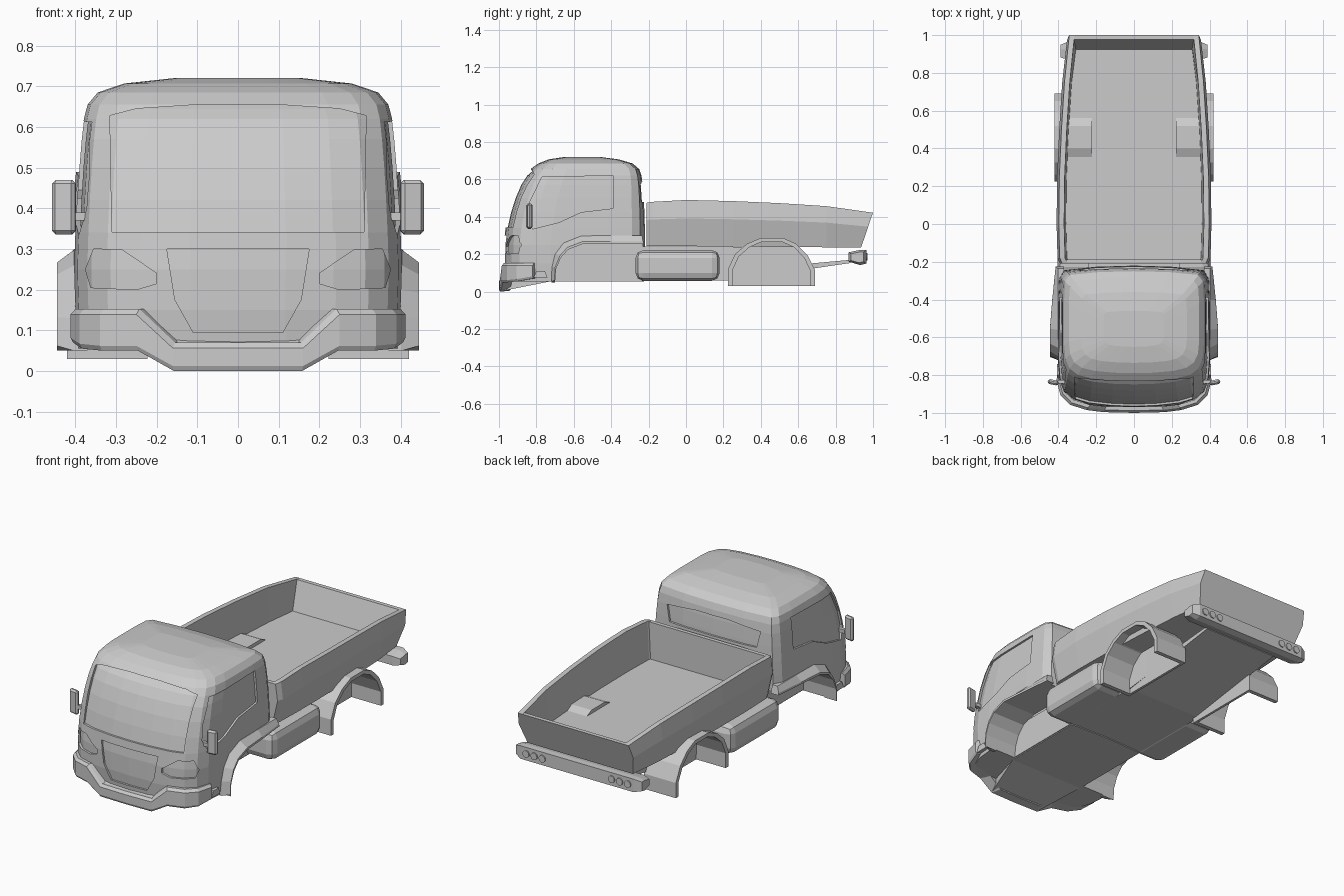
import bpy, bmesh, math
from mathutils import Vector

if "Cube" in bpy.data.objects:
    bpy.data.objects.remove(bpy.data.objects["Cube"])


def loft(name, rings, closed=False):
    """Skin a list of equal-length rings; cap both ends unless the loop is closed."""
    bm = bmesh.new()
    vs = [[bm.verts.new(p) for p in r] for r in rings]
    n, m = len(rings[0]), len(rings)
    for i in range(m if closed else m - 1):
        a, b = vs[i], vs[(i + 1) % m]
        for j in range(n):
            k = (j + 1) % n
            bm.faces.new((a[j], a[k], b[k], b[j]))
    if not closed:
        bm.faces.new(vs[0])
        bm.faces.new(vs[-1])
    bmesh.ops.recalc_face_normals(bm, faces=bm.faces)
    me = bpy.data.meshes.new(name)
    bm.to_mesh(me)
    bm.free()
    ob = bpy.data.objects.new(name, me)
    bpy.context.collection.objects.link(ob)
    return ob


def prism(name, pts, axis, a, b):
    """Extrude a 2D outline along x (pts are y,z) or y (pts are x,z)."""
    put = (lambda p, t: (t, p[0], p[1])) if axis == 'x' else (lambda p, t: (p[0], t, p[1]))
    return loft(name, [[put(p, t) for p in pts] for t in (a, b)])


def both(pts):
    """Mirror a half outline (x, ...) across x = 0, skipping shared centre points."""
    return list(pts) + [(-p[0], *p[1:]) for p in reversed(pts) if abs(p[0]) > 1e-6]


def apply_mod(ob, kind, **kw):
    m = ob.modifiers.new(kind.lower(), kind)
    for k, v in kw.items():
        setattr(m, k, v)
    bpy.context.view_layer.objects.active = ob
    bpy.ops.object.modifier_apply(modifier=m.name)


def cut(ob, cutters):
    for c in cutters:
        apply_mod(ob, 'BOOLEAN', object=c, operation='DIFFERENCE', solver='EXACT')


def box(name, lo, hi, bevel=0, seg=1):
    ob = prism(name, [(lo[1], lo[2]), (hi[1], lo[2]), (hi[1], hi[2]), (lo[1], hi[2])], 'x', lo[0], hi[0])
    if bevel:
        apply_mod(ob, 'BEVEL', width=bevel, segments=seg)
    return ob


# Cab: stacked plan outlines (z, half width, front y, back y)
levels = [(.055, .392, -.965, -.225), (.15, .40, -.975, -.22), (.25, .403, -.975, -.22),
          (.34, .40, -.965, -.22), (.42, .396, -.947, -.222), (.50, .391, -.922, -.226),
          (.57, .385, -.892, -.231), (.62, .379, -.86, -.238), (.655, .37, -.832, -.25),
          (.685, .345, -.79, -.285), (.707, .28, -.735, -.36), (.72, .16, -.65, -.46)]


def cab_shell(name, d):
    rings = []
    for z, w, f, b in levels:
        w, f, b = w - d, f + d, b - d
        s = (b - f) / .75
        half = [(0, f), (.3, f + .004 * s), (.6, f + .018 * s), (.8, f + .042 * s), (.92, f + .085 * s),
                (.98, f + .15 * s), (1, f + .25 * s), (1, b - .2 * s), (.985, b - .07 * s),
                (.92, b - .025 * s), (.5, b - .006 * s), (0, b)]
        half = [(u * w, y, z - d * (z > .64)) for u, y in half]
        rings.append(both(half))
    return loft(name, rings)


cab = cab_shell("cab", 0)
panels = cab_shell("glass_and_recessed_panels", .011)

arch = [(-.70, .05), (-.695, .12), (-.67, .18), (-.63, .225), (-.55, .255)]
well = [(-.70, -.1)] + arch + [(-.1, .255), (-.1, -.1)]
windscreen = both([(.31, .342), (.315, .628), (.25, .645), (.1, .655)])
grille = both([(.11, .095), (.155, .175), (.175, .30)])
rear_window = both([(.27, .48), (.29, .57), (.1, .59)])
side_window = [(-.82, .335), (-.85, .40), (-.835, .48), (-.77, .612), (-.39, .62),
               (-.39, .445), (-.56, .425), (-.68, .37)]
lamp = [(.285, .298), (.355, .30), (.375, .25), (.362, .205), (.25, .2), (.2, .215), (.2, .24)]

wells = [prism("well_cutter", well, 'x', s * .235, s * .6) for s in (1, -1)]
openings = [prism("opening_cutter", windscreen, 'y', -1.1, -.70),
            prism("opening_cutter", grille, 'y', -1.1, -.9),
            prism("opening_cutter", rear_window, 'y', -.3, 0)]
for s in (1, -1):
    openings.append(prism("opening_cutter", side_window, 'x', s * .33, s * .6))
    openings.append(prism("opening_cutter", [(s * x, z) for x, z in lamp], 'y', -1.1, -.82))
cut(cab, wells + openings)
cut(panels, wells)
for c in wells + openings:
    bpy.data.objects.remove(c)

# Front bumper: section swept round the nose (x, y, bottom, top)
path = [(0, -1, 0, .07), (.16, -.996, 0, .07), (.25, -.985, .05, .153), (.34, -.957, .05, .153),
        (.39, -.905, .055, .153), (.412, -.82, .07, .153)]
rings = []
for x, y, lo, hi in sorted(both(path)):
    at = lambda f, z: (x * f, -.6 + (y + .6) * f, z)
    rings.append([at(.985, lo), at(1, lo + .012), at(1, hi - .014), at(.97, hi), at(.86, hi), at(.86, lo + .005)])
loft("front_bumper", rings)

# Chassis: stations (y, half width, bottom, top)
loft("chassis", [[(-w, y, lo), (w, y, lo), (w, y, hi), (-w, y, hi)] for y, w, lo, hi in
                 [(-.985, .16, .003, .06), (-.7, .24, .06, .24), (.25, .24, .06, .24),
                  (.6, .23, .112, .22), (.66, .23, .121, .15), (.88, .23, .153, .17)]])

# Bed: U section swept along y (y, half width, bottom, top, rear lean)
stations = [(-.21, .392, .245, .475, 0), (-.18, .405, .244, .48, 0), (0, .41, .243, .49, 0),
            (.25, .407, .241, .484, 0), (.5, .396, .239, .473, 0), (.75, .38, .237, .457, 0),
            (.935, .355, .235, .422, .34)]


def bed_ring(st, solid=False, dy=0):
    y, w, lo, hi, lean = st
    mid = lo + .6 * (hi - lo)
    half = [(0, lo), (w * .92, lo), (w, mid), (w - .012, hi)]
    half += [(0, hi)] if solid else [(w - .04, hi), (w - .05, .268), (0, .268)]
    return [(x, y + dy + lean * (z - lo), z) for x, z in both(half)]


loft("bed", [bed_ring(s) for s in stations])
loft("bed_front_wall", [bed_ring(stations[0], True), bed_ring(stations[0], True, .022)])
loft("tailgate", [bed_ring(stations[-1], True, -.022), bed_ring(stations[-1], True, .001)])

# Rear bumper with swept-forward ends
bumper = [(.87, .16), (.87, .21), (.93, .223), (.965, .223), (.965, .15), (.93, .142)]
rings = []
for x, f, dy in [(-.39, .7, -.012), (-.35, 1, 0), (.35, 1, 0), (.39, .7, -.012)]:
    rings.append([(x, .95 + (y - .95) * f + dy, .183 + (z - .183) * f) for y, z in bumper])
loft("rear_bumper", rings)

rear_arch = [(.225, .03), (.225, .12), (.262, .2), (.325, .255), (.40, .287), (.52, .287),
             (.59, .255), (.65, .195), (.69, .115), (.69, .03)]
for s, side in ((1, "left"), (-1, "right")):
    # Round rear lamps
    for x in (.215, .265, .315):
        disc = [(s * x + .02 * math.cos(i * math.pi / 6), .187 + .02 * math.sin(i * math.pi / 6)) for i in range(12)]
        prism("rear_lamp_" + side, disc, 'y', .955, .971)

    # Flared front wheel arch
    rings = []
    for (y, z), out in zip(arch + [(-.40, .255), (-.225, .255)],
                           [(-.72, .05), (-.717, .13), (-.70, .2), (-.655, .26), (-.56, .298), (-.40, .30), (-.235, .30)]):
        w = .445 if y < -.5 else (.433 if y < -.3 else .415)
        rings.append([(s * .37, *out), (s * .403, *out), (s * w, y - .004, z + .012), (s * w, y, z), (s * .37, y, z)])
    loft("front_wheel_arch_" + side, rings)

    # Rear wheel arch shell
    inner = [(.4575 + (y - .4575) * .9, .03 + (z - .03) * .92) for y, z in rear_arch]
    prism("rear_wheel_arch_" + side, rear_arch + inner[::-1], 'x', s * .222, s * .42)
    prism("rear_arch_inner_wall_" + side, rear_arch, 'x', s * .222, s * .236)

    # Side tank
    xs = sorted((s * .2, s * .405))
    box("side_tank_" + side, (xs[0], -.27, .058), (xs[1], .18, .222), .042, 2)

    # Wing mirror and its arm
    m = box("mirror_" + side, (-.029, -.013, -.067), (.029, .013, .067), .009)
    m.location = (s * .428, -.838, .403)
    m.rotation_euler.z = s * .2
    xs = sorted((s * .36, s * .405))
    box("mirror_arm_" + side, (xs[0], -.845, .37), (xs[1], -.825, .39))

    # Small side marker behind the bumper
    prism("side_marker_" + side, [(-.815, .075), (-.80, .11), (-.755, .11), (-.74, .075)], 'x', s * .37, s * .408)
